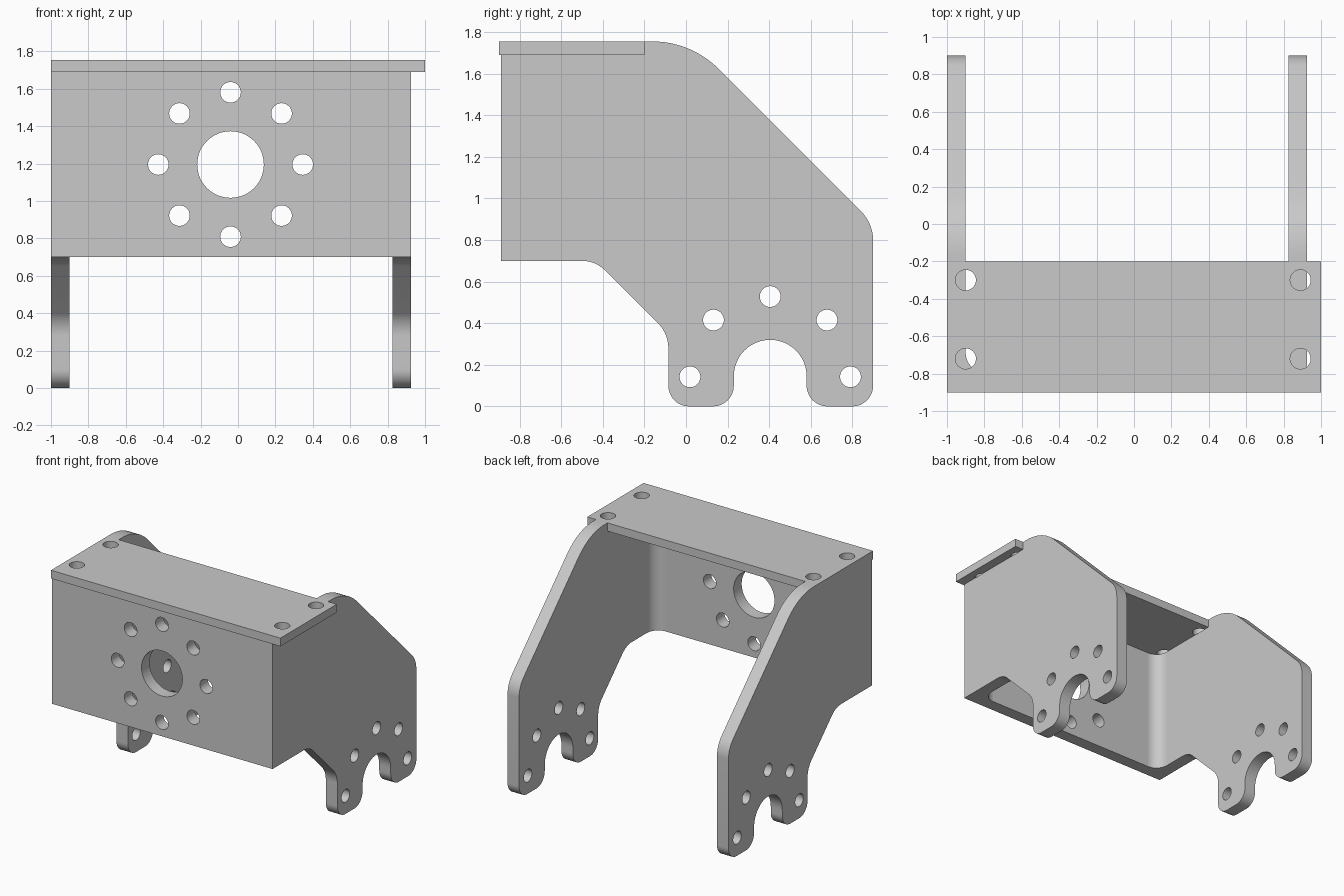
import bpy
import bmesh
import math
from mathutils import Matrix, Vector

if "Cube" in bpy.data.objects:
    bpy.data.objects.remove(bpy.data.objects["Cube"])

SHADE = (0.585, 0.585, 0.585, 1)
grey = bpy.data.materials.new("light grey metal")
grey.use_nodes = True
grey.diffuse_color = SHADE
grey.node_tree.nodes["Principled BSDF"].inputs["Base Color"].default_value = SHADE

# Local x, y and extrusion axes for each drawing plane
PLANES = {
    "xy": Matrix.Identity(4),
    "yz": Matrix(((0, 0, 1, 0), (1, 0, 0, 0), (0, 1, 0, 0), (0, 0, 0, 1))),
    "xz": Matrix(((1, 0, 0, 0), (0, 0, -1, 0), (0, 1, 0, 0), (0, 0, 0, 1))),
}


def arc(cx, cy, r, start, end, n):
    """Points from one angle to another, both ends included."""
    angles = [start + (end - start) * i / n for i in range(n + 1)]
    return [(cx + r * math.cos(a), cy + r * math.sin(a)) for a in angles]


def circle(cx, cy, r, n=48):
    return arc(cx, cy, r, 0, math.tau, n)[:-1]


def rounded(corners, steps=12):
    """Turn (x, y, radius) corners into an outline with true fillet arcs."""
    out = []
    for i, (x, y, r) in enumerate(corners):
        p = Vector((x, y))
        if r == 0:
            out.append((x, y))
            continue
        a = (Vector(corners[i - 1][:2]) - p).normalized()
        b = (Vector(corners[(i + 1) % len(corners)][:2]) - p).normalized()
        half = a.angle(b) / 2
        centre = p + (a + b).normalized() * r / math.sin(half)
        start = p + a * r / math.tan(half) - centre
        end = p + b * r / math.tan(half) - centre
        sweep = math.pi - 2 * half
        for k in range(steps + 1):
            t = k / steps
            v = (start * math.sin((1 - t) * sweep) + end * math.sin(t * sweep)) / math.sin(sweep)
            out.append(tuple(centre + v))
    return out


def slab(name, plane, low, high, outlines):
    """Extrude an outline, with any hole outlines, between two depths."""
    curve = bpy.data.curves.new(name, "CURVE")
    curve.dimensions = "2D"
    curve.fill_mode = "BOTH"
    curve.extrude = (high - low) / 2
    for pts in outlines:
        spline = curve.splines.new("POLY")
        spline.points.add(len(pts) - 1)
        for point, (x, y) in zip(spline.points, pts):
            point.co = (x, y, 0, 1)
        spline.use_cyclic_u = True
    source = bpy.data.objects.new(name + "_outline", curve)
    bpy.context.collection.objects.link(source)
    bpy.context.view_layer.update()
    deps = bpy.context.evaluated_depsgraph_get()
    mesh = bpy.data.meshes.new_from_object(source.evaluated_get(deps))
    bpy.data.objects.remove(source)

    # Place the slab, weld its rims and merge the flat fill triangles
    mesh.transform(PLANES[plane] @ Matrix.Translation((0, 0, (low + high) / 2)))
    bm = bmesh.new()
    bm.from_mesh(mesh)
    bmesh.ops.remove_doubles(bm, verts=bm.verts, dist=1e-4)
    bmesh.ops.recalc_face_normals(bm, faces=bm.faces)
    bmesh.ops.dissolve_limit(bm, angle_limit=0.01, verts=bm.verts, edges=bm.edges)
    bm.to_mesh(mesh)
    bm.free()
    mesh.materials.clear()
    mesh.materials.append(grey)

    obj = bpy.data.objects.new(name, mesh)
    bpy.context.collection.objects.link(obj)
    bpy.ops.object.select_all(action="DESELECT")
    obj.select_set(True)
    bpy.context.view_layer.objects.active = obj
    bpy.ops.object.shade_smooth_by_angle(angle=math.radians(30))


def bolt_ring(cx, cy, r, count):
    """Bolt holes every eighth of a turn on a shared pitch circle."""
    return [circle(cx + 0.386 * math.cos(k * math.pi / 4),
                   cy + 0.386 * math.sin(k * math.pi / 4), r) for k in range(count)]


BACK, INNER, FRONT = 0.9, -0.79, -0.89
BASE, SHELF, TOP = 0.7, 1.69, 1.755

# Side arms: sloped edges, forked foot and a step for the top plate
foot = rounded([
    (INNER, BASE, 0), (-0.435, BASE, 0.16), (-0.085, 0.35, 0.17),
    (-0.085, 0, 0.1), (0.23, 0, 0.1), (0.23, 0.145, 0)])
arch = arc(0.405, 0.145, 0.175, math.pi, 0, 24)
rear = rounded([
    (0.58, 0.145, 0), (0.58, 0, 0.1), (BACK, 0, 0.1), (BACK, 0.88, 0.2),
    (0.025, TOP, 0.45), (-0.2, TOP, 0), (-0.2, SHELF, 0), (INNER, SHELF, 0)])
side = foot + arch[1:-1] + rear
foot_holes = bolt_ring(0.405, 0.142, 0.05, 5)
for name, low, high in (("right_arm", -1, -0.9), ("left_arm", 0.825, 0.925)):
    slab(name, "yz", low, high, [side] + foot_holes)

# Front wall: central bore and its ring of bolt holes
wall = [(-1, BASE), (0.925, BASE), (0.925, SHELF), (-1, SHELF)]
slab("front_wall", "xz", -INNER, -FRONT,
     [wall, circle(-0.04, 1.195, 0.178, 64)] + bolt_ring(-0.04, 1.195, 0.055, 8))

# Fillets in the inner corners between wall and arms
for name, x, s in (("right_fillet", -0.9, 1), ("left_fillet", 0.825, -1)):
    curve_pts = [(x + s * (0.1 + px), INNER + 0.1 + py)
                 for px, py in arc(0, 0, 0.1, math.pi, 1.5 * math.pi, 12)]
    slab(name, "xy", BASE, SHELF, [[(x, INNER)] + curve_pts])

# Top plate with four screw holes
plate = [(-1, -0.9), (1, -0.9), (1, -0.2), (-1, -0.2)]
slab("top_plate", "xy", SHELF, TOP,
     [plate] + [circle(x, y, 0.055) for x in (-0.9, 0.89) for y in (-0.3, -0.72)])
